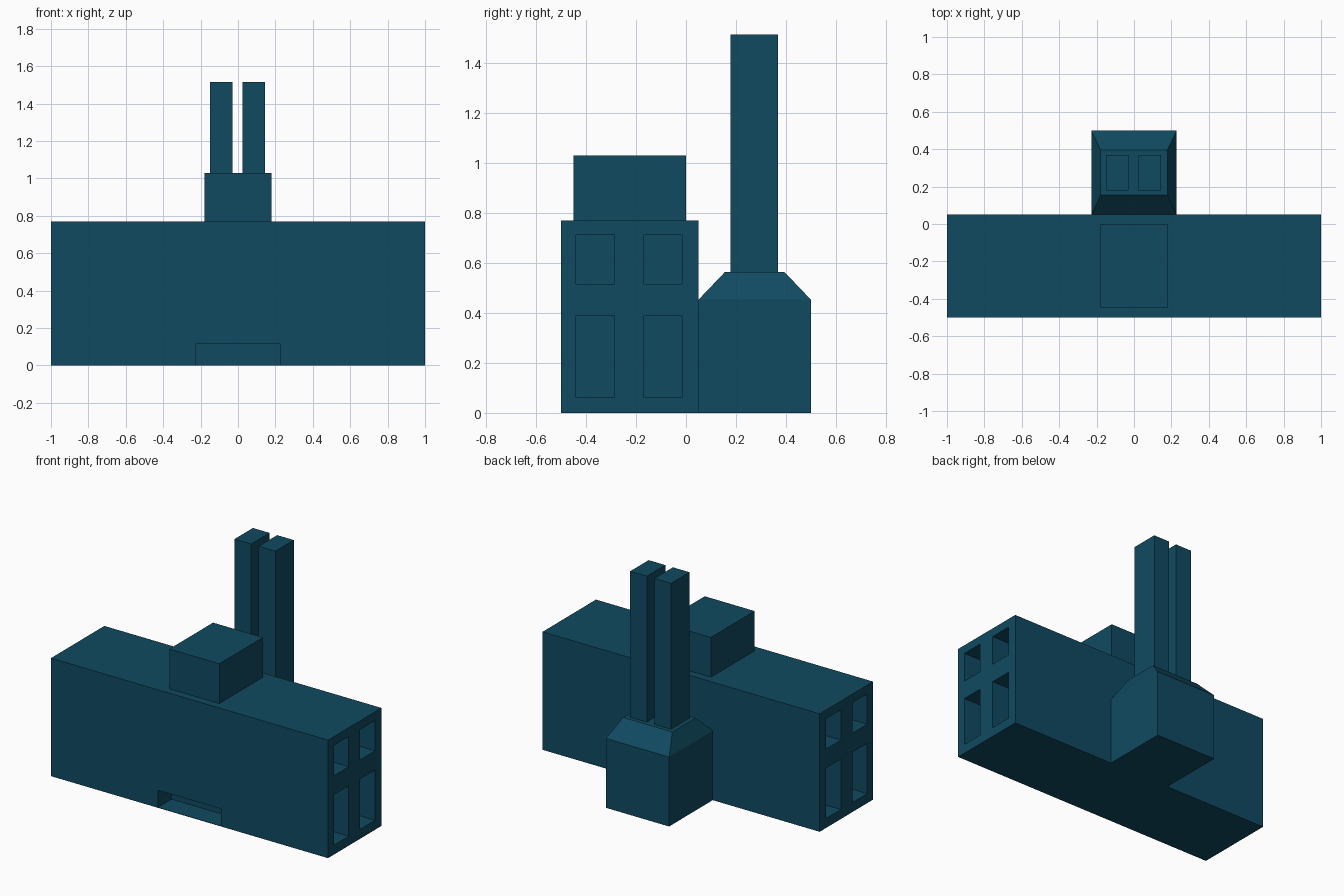
import bpy, bmesh

if "Cube" in bpy.data.objects:
    bpy.data.objects.remove(bpy.data.objects["Cube"])

teal = bpy.data.materials.new("dark teal")
teal.diffuse_color = (0.0052, 0.0685, 0.119, 1)
teal.use_nodes = True
teal.node_tree.nodes["Principled BSDF"].inputs["Base Color"].default_value = teal.diffuse_color


def add_boxes(bm, *boxes):
    """Each box is ((x0, x1), (y0, y1), (z0, z1))."""
    for box in boxes:
        verts = bmesh.ops.create_cube(bm, size=1)["verts"]
        for v in verts:
            v.co = [(lo + hi) / 2 + c * (hi - lo) for c, (lo, hi) in zip(v.co, box)]


def make_object(name, bm):
    mesh = bpy.data.meshes.new(name)
    bm.to_mesh(mesh)
    bm.free()
    obj = bpy.data.objects.new(name, mesh)
    mesh.materials.append(teal)
    bpy.context.collection.objects.link(obj)
    return obj


def box_object(name, *boxes):
    bm = bmesh.new()
    add_boxes(bm, *boxes)
    return make_object(name, bm)


# Long main hall
hall = box_object("main_hall", ((-1, 1), (-0.5, 0.05), (0, 0.77)))

# Window recesses in both ends and the low front opening
DEPTH = 0.15
recesses = [((-0.228, 0.228), (-0.6, -0.36), (0.003, 0.115))]
for x in ((-1.1, -1 + DEPTH), (1 - DEPTH, 1.1)):
    for y in ((-0.44, -0.287), (-0.168, -0.016)):
        for z in ((0.062, 0.39), (0.515, 0.712)):
            recesses.append((x, y, z))
cutter = box_object("recess_cutter", *recesses)
cutter.hide_render = True

cut = hall.modifiers.new("recesses", "BOOLEAN")
cut.operation = "DIFFERENCE"
cut.solver = "EXACT"
cut.object = cutter
bpy.context.view_layer.objects.active = hall
bpy.ops.object.modifier_apply(modifier=cut.name)
bpy.data.objects.remove(cutter)

# Roof block
box_object("roof_block", ((-0.18, 0.18), (-0.45, 0), (0.77, 1.03)))

# Chimney base with tapered shoulder
bm = bmesh.new()
add_boxes(bm, ((-0.228, 0.228), (0.05, 0.5), (0, 0.453)))
top = max(bm.faces, key=lambda f: f.calc_center_median().z)
shoulder = bmesh.ops.extrude_discrete_faces(bm, faces=[top])["faces"][0]
for v in shoulder.verts:
    v.co.x *= 0.178 / 0.228
    v.co.y = 0.155 if v.co.y < 0.2 else 0.395
    v.co.z = 0.563
make_object("chimney_base", bm)

# Twin chimney stacks
for side, x in (("left", (-0.15, -0.03)), ("right", (0.025, 0.145))):
    box_object(side + "_chimney_stack", (x, (0.178, 0.368), (0.56, 1.515)))
